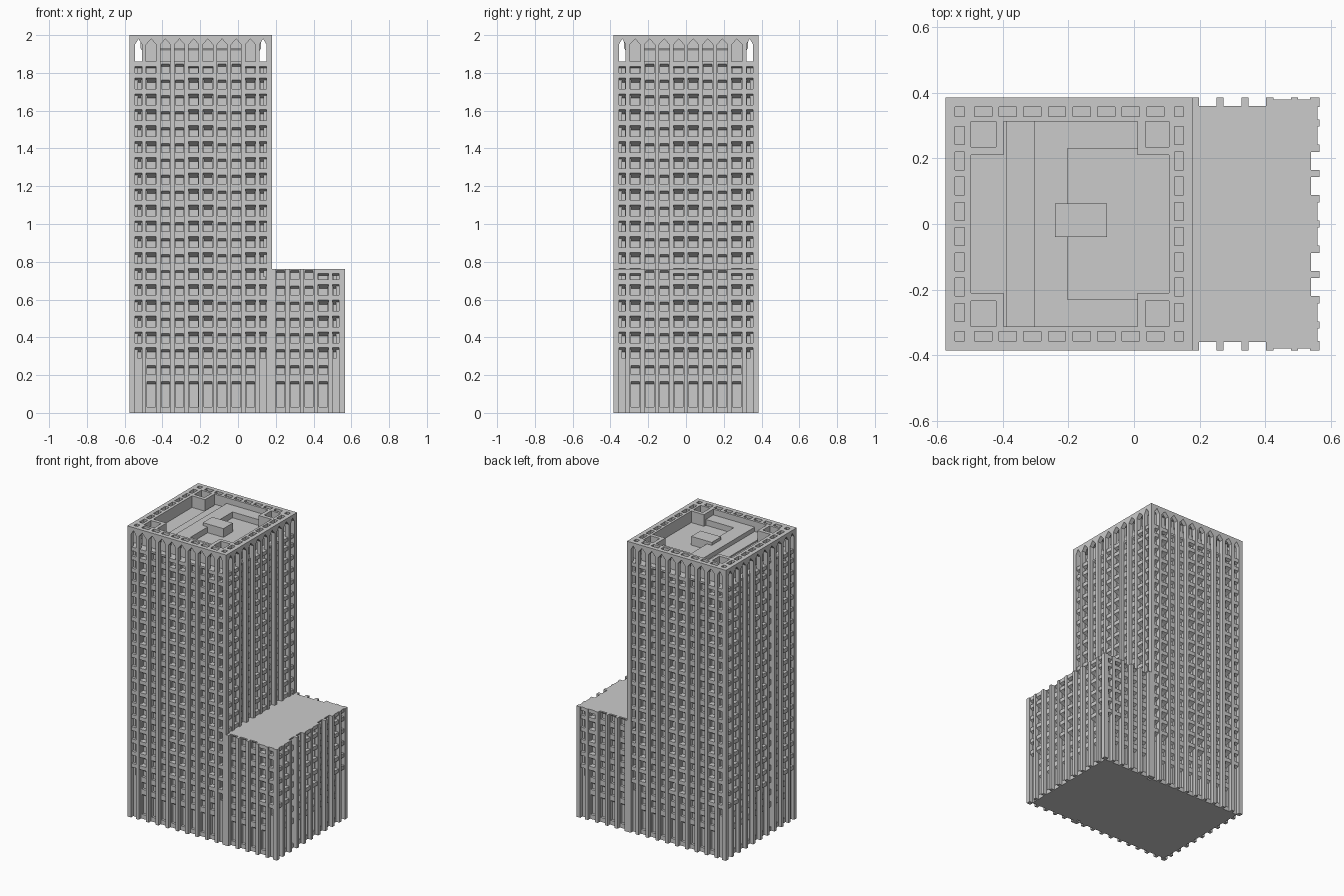
import bpy, bmesh
from mathutils import Vector as V

if "Cube" in bpy.data.objects:
    bpy.data.objects.remove(bpy.data.objects["Cube"])

stone = bpy.data.materials.new("grey_stone")
stone.diffuse_color = (0.6, 0.6, 0.6, 1)
stone.use_nodes = True
stone.node_tree.nodes["Principled BSDF"].inputs["Base Color"].default_value = stone.diffuse_color

PITCH = 0.084                      # storey height
PIER, CORNER, END = 0.022, 0.029, 0.037
APRON, WALL, PANE, BACK = 0.006, 0.025, 0.043, 0.066   # depths behind the pier fronts
TOP, GALLERY, ROOF = 2.0, 1.86, 0.763
parts = {}


def mesh(name):
    return parts.setdefault(name, bmesh.new())


def prism(name, pts, off):
    """Extrude a closed polygon along an offset vector."""
    bm = mesh(name)
    a = [bm.verts.new(p) for p in pts]
    b = [bm.verts.new(V(p) + off) for p in pts]
    bm.faces.new(a)
    bm.faces.new(b[::-1])
    for i in range(len(a)):
        j = (i + 1) % len(a)
        bm.faces.new((a[i], b[i], b[j], a[j]))


def box(name, x0, x1, y0, y1, z0, z1):
    prism(name, [(x0, y0, z0), (x1, y0, z0), (x1, y1, z0), (x0, y1, z0)], V((0, 0, z1 - z0)))


def win_top(k):
    return 0.335 + PITCH * k


def sill(k):
    return 0.03 if k == -2 else win_top(k) - 0.048


def facade(pre, origin, along, inward, kinds, first, wide, z0, ztop, kmax, crown):
    """Bays along one face: L deep bay, D bay with aprons, E narrow end bay."""
    o, t, n = V(origin), V(along), V(inward)

    def at(u, d, z):
        return o + t * u + n * d + V((0, 0, z))

    def bar(name, u0, u1, d0, d1, za, zb):
        prism(pre + name, [at(u0, d0, za), at(u1, d0, za), at(u1, d1, za), at(u0, d1, za)],
              V((0, 0, zb - za)))

    def lintel(name, u0, u1, d0, d1, za, zb, drop):
        # band whose soffit slopes down towards the glass
        prism(pre + name, [at(u0, d1, za - drop), at(u0, d0, za), at(u0, d0, zb), at(u0, d1, zb)],
              t * (u1 - u0))

    # piers as lateral ranges, bays in between
    u, piers, bays = first, [(0, first)], []
    for i, kind in enumerate(kinds):
        w = END if kind == "E" else wide
        bays.append((u, u + w, kind))
        u += w
        pw = CORNER if i == len(kinds) - 1 else PIER
        piers.append((u, u + pw))
        u += pw
    total = u

    for i, (a, b) in enumerate(piers):
        bar("piers", a, b, 0, CORNER, z0, ztop)
        ja = a - 0.005 if i else (0.025 if first == CORNER else 0)
        jb = b + 0.005 if i < len(piers) - 1 else total - 0.025
        bar("jambs", ja, jb, WALL, PANE + 0.002, z0, min(ztop, GALLERY))
        if crown and 0 < i < len(piers) - 1:
            bar("roof_grille", a, b, CORNER, 0.057, 1.98, TOP)

    wall_top = min(ztop, GALLERY)
    for i, (a, b, kind) in enumerate(bays):
        # recessed spandrels between windows
        ks = [k for k in range(0 if kind == "E" else -2, kmax + 1) if win_top(k) > z0]
        if sill(ks[0]) > z0:
            lintel("spandrels", a, b, WALL, PANE, z0, sill(ks[0]), 0)
        for k in ks:
            zb = sill(k + 1) if k < kmax else wall_top
            lintel("spandrels", a, b, WALL, PANE, win_top(k), zb, 0.013)
        # projecting aprons
        if kind != "L":
            for k in ks:
                if 0 <= k < kmax:
                    lintel("aprons", a, b, APRON, WALL, win_top(k) + 0.01, sill(k + 1), 0.01)
            lintel("aprons", a, b, APRON, WALL, wall_top - 0.025, wall_top, 0.01)
        # pointed heads over the open gallery
        if crown:
            prism(pre + "pointed_heads",
                  [at(a, 0, 1.95), at((a + b) / 2, 0, 1.98), at(b, 0, 1.95),
                   at(b, 0, TOP), at(a, 0, TOP)], n * CORNER)
            if 2 <= i <= 7:
                lintel("gallery_lintels", a, b, 0.057, BACK, 1.931, 1.98, 0.013)
    if crown:
        bar("roof_grille", CORNER, total - CORNER, 0.057, BACK, 1.98, TOP)


# tower: west, east, front and back faces
X0, X1, X2, Y = -0.574, 0.18, 0.565, 0.385
full = "EDLLDDLLDE"
for s in (-1, 1):
    facade("tower_", (X0, s * Y, 0), (1, 0, 0), (0, -s, 0), full, CORNER, 0.053, 0, TOP, 18, True)
facade("tower_", (X0, -Y, 0), (0, 1, 0), (1, 0, 0), full, CORNER, 0.055, 0, TOP, 18, True)
facade("tower_", (X1, -Y, 0), (0, 1, 0), (-1, 0, 0), full, CORNER, 0.055, 0.72, TOP, 18, True)
box("tower_core", X0 + PANE, X1 - PANE, -Y + PANE, Y - PANE, 0, GALLERY)

# low annex: front, back and east faces
for s in (-1, 1):
    facade("annex_", (X1, s * Y, 0), (1, 0, 0), (0, -s, 0), "LLLDE", 0.018, 0.0535, 0, ROOF, 5, False)
facade("annex_", (X2, -Y, 0), (0, 1, 0), (-1, 0, 0), full, CORNER, 0.055, 0, ROOF, 5, False)
box("annex_core", X1 - 0.08, X2 - PANE, -Y + PANE, Y - PANE, 0, ROOF)

# sunken roof inside the gallery
A0, A1, B = X0 + BACK, X1 - BACK, Y - BACK
W0, W1, WY = -0.497, 0.107, 0.312
box("roof_floor", A0, A1, -B, B, GALLERY, 1.92)
box("roof_parapet", A0, W0, -B, B, 1.92, TOP)
box("roof_parapet", W1, A1, -B, B, 1.92, TOP)
for s in (-1, 1):
    def strip(name, x0, x1, ya, yb, z1):
        box(name, x0, x1, min(s * ya, s * yb), max(s * ya, s * yb), 1.92, z1)
    strip("roof_parapet", W0, W1, WY, B, TOP)
    # walls around the corner shafts
    strip("shaft_walls", -0.42, -0.397, 0.21, WY, TOP)
    strip("shaft_walls", W0, -0.42, 0.21, 0.235, TOP)
    strip("shaft_walls", 0.01, 0.035, 0.21, WY, TOP)
    strip("shaft_walls", 0.035, W1, 0.21, 0.235, TOP)
    strip("roof_ledges", -0.203, 0.01, 0.23, WY, 1.96)
box("roof_step", -0.39, -0.305, -WY, WY, 1.92, 1.93)
box("roof_platform", -0.305, -0.203, -WY, WY, 1.92, 1.96)
box("plant_room", -0.24, -0.083, -0.04, 0.062, 1.92, 1.98)

for name, bm in parts.items():
    bmesh.ops.recalc_face_normals(bm, faces=bm.faces)
    me = bpy.data.meshes.new(name)
    bm.to_mesh(me)
    bm.free()
    me.materials.append(stone)
    bpy.context.collection.objects.link(bpy.data.objects.new(name, me))
